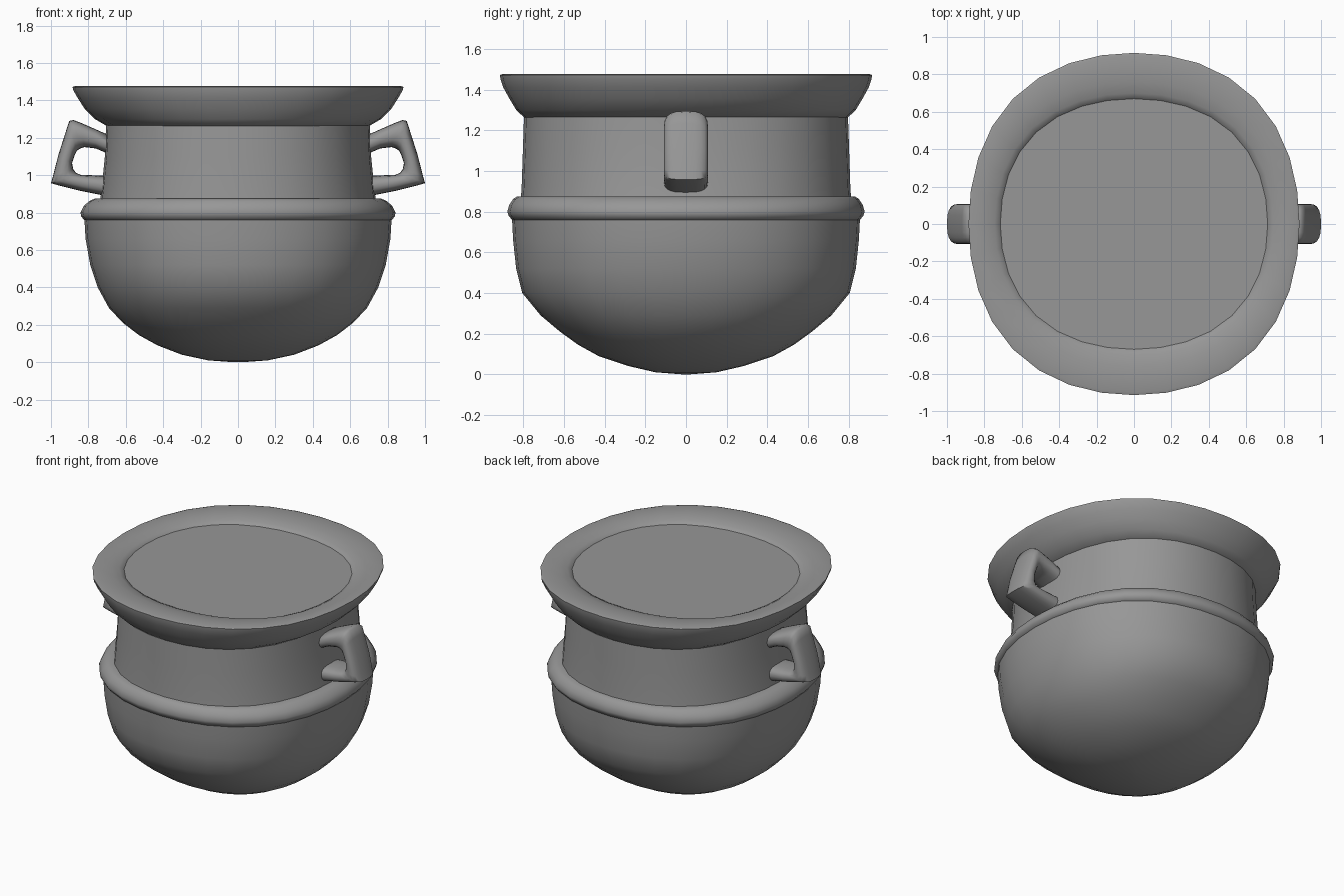
import bpy, bmesh
from math import sin, cos, pi, copysign, radians

if "Cube" in bpy.data.objects:
    bpy.data.objects.remove(bpy.data.objects["Cube"])

SEG = 32

# Dark iron colour shared by every part
iron = bpy.data.materials.new("dark_iron")
iron.diffuse_color = (.31, .31, .31, 1)
iron.use_nodes = True
iron.node_tree.nodes["Principled BSDF"].inputs["Base Color"].default_value = iron.diffuse_color


def loft(name, rings, cap_start=False, cap_end=False, angle=35):
    """Skin a list of equal-length closed rings of points."""
    bm = bmesh.new()
    loops = [[bm.verts.new(p) for p in r] for r in rings]
    n = len(loops[0])
    for a, b in zip(loops, loops[1:]):
        for i in range(n):
            j = (i + 1) % n
            bm.faces.new((a[i], a[j], b[j], b[i]))
    if cap_start:
        bm.faces.new(loops[0][::-1])
    if cap_end:
        bm.faces.new(loops[-1])
    bmesh.ops.recalc_face_normals(bm, faces=bm.faces)
    mesh = bpy.data.meshes.new(name)
    bm.to_mesh(mesh)
    bm.free()
    mesh.materials.append(iron)
    ob = bpy.data.objects.new(name, mesh)
    bpy.context.collection.objects.link(ob)
    bpy.ops.object.select_all(action='DESELECT')
    ob.select_set(True)
    bpy.context.view_layer.objects.active = ob
    bpy.ops.object.shade_smooth_by_angle(angle=radians(angle))
    return ob


def oval(rx, ry, z):
    """Ellipse that is slightly fuller on its diagonals."""
    pts = []
    for i in range(SEG):
        a = 2 * pi * i / SEG
        f = 1 + .035 * sin(2 * a) ** 2
        pts.append((rx * f * cos(a), ry * f * sin(a), z))
    return pts


def turned(name, profile, **kw):
    return loft(name, [oval(*p) for p in profile], **kw)


# Rounded bowl: (x radius, y radius, height)
turned("bowl", [(.02, .02, 0), (.16, .15, .01), (.30, .28, .04), (.43, .43, .09),
                (.53, .53, .145), (.615, .62, .21), (.69, .715, .29), (.75, .805, .40),
                (.79, .835, .52), (.815, .85, .66), (.822, .856, .78)], cap_start=True)

# Ring moulding around the shoulder
turned("shoulder_ring", [(.80, .84, .755), (.823, .856, .76), (.838, .872, .78),
                         (.842, .879, .80), (.825, .868, .835), (.795, .85, .862),
                         (.765, .83, .875), (.70, .78, .875)], angle=60)

# Straight neck
turned("neck", [(.738, .812, .86), (.73, .808, .92), (.712, .802, 1.10), (.705, .796, 1.28)])

# Flared rim with its lip dipping inwards
turned("rim", [(.68, .77, 1.258), (.70, .795, 1.262), (.765, .835, 1.30), (.82, .868, 1.355),
               (.855, .898, 1.41), (.88, .912, 1.452), (.885, .915, 1.472),
               (.87, .90, 1.477), (.79, .76, 1.468), (.745, .70, 1.455),
               (.715, .67, 1.44), (.70, .65, 1.40)], angle=50)

# Flat surface of the contents
loft("contents", [oval(.722, .677, 1.40), oval(.722, .677, 1.44)], cap_start=True, cap_end=True)

# Squared loop handles: outer x, z and inner x, z at each station
STATIONS = [(.66, 1.20, .66, 1.10), (.76, 1.245, .76, 1.143), (.84, 1.28, .82, 1.15),
            (.88, 1.295, .845, 1.142), (.902, 1.29, .862, 1.13), (.92, 1.235, .876, 1.10),
            (.96, 1.11, .887, 1.065), (.988, 1.00, .88, 1.03), (1.0, .957, .865, 1.012),
            (.965, .947, .84, 1.002), (.85, .918, .79, 1.0), (.66, .88, .66, .995)]


def section(ox, oz, ix, iz, side):
    pts = []
    for i in range(20):
        a = 2 * pi * i / 20
        u = copysign(abs(cos(a)) ** .75, cos(a))
        v = copysign(abs(sin(a)) ** .72, sin(a))
        t = (1 - u) / 2
        pts.append((side * (ox + (ix - ox) * t), .108 * v, oz + (iz - oz) * t))
    return pts


for side, label in ((-1, "left"), (1, "right")):
    loft(label + "_handle", [section(*s, side) for s in STATIONS],
         cap_start=True, cap_end=True, angle=75)
